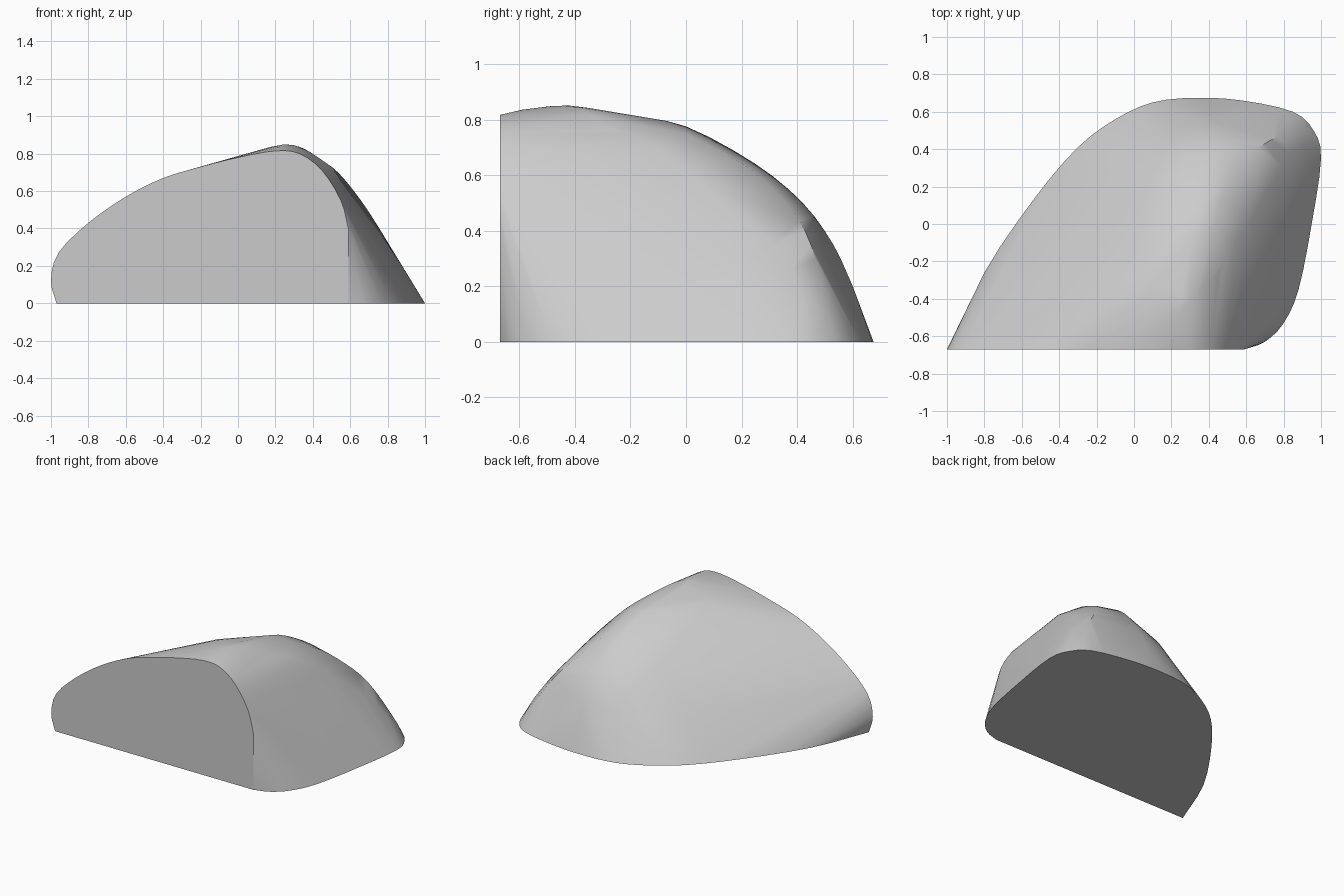
import bpy
import bmesh
import math
from mathutils import Vector

cube = bpy.data.objects.get("Cube")
if cube:
    bpy.data.objects.remove(cube, do_unlink=True)


def spline(points, steps=3):
    """Smooth curve through the points."""
    p = [Vector(q) for q in points]
    p = [2 * p[0] - p[1]] + p + [2 * p[-1] - p[-2]]
    out = [p[1]]
    for a, b, c, d in zip(p, p[1:], p[2:], p[3:]):
        for i in range(1, steps + 1):
            t = i / steps
            out.append(0.5 * (2 * b + (c - a) * t + (2 * a - 5 * b + 4 * c - d) * t ** 2
                              + (3 * b - a - 3 * c + d) * t ** 3))
    return out


FRONT = -0.67

# Flat cut face at the front (x, z)
face = spline([(-.97, 0), (-1, .12), (-.96, .27), (-.8, .43), (-.6, .57), (-.4, .67),
               (-.2, .73), (0, .78), (.2, .815), (.33, .8), (.45, .71), (.55, .55), (.59, .4)])
points = [Vector((x, FRONT, z)) for x, z in face]

# Ground outline (x, y)
ground = spline([(-.97, FRONT), (-.8, -.26), (-.53, .14), (-.3, .41), (-.1, .56), (.1, .65),
                 (.33, .675), (.58, .66), (.85, .6), (.96, .5), (1, .35), (.95, 0), (.88, -.35),
                 (.8, -.53), (.7, -.63), (.59, FRONT)])
points += [Vector((x, y, 0)) for x, y in ground]

# Crown running back from the peak
points += spline([(.22, -.59, .835), (.25, -.42, .85), (.28, -.2, .813), (.32, 0, .775),
                  (.36, .25, .64), (.4, .42, .5), (.41, .53, .35), (.41, .6, .2)])
# Shoulder above the steep side
points += spline([(.3, -.4, .845), (.36, -.35, .823), (.45, -.25, .765), (.54, -.1, .695),
                  (.65, .07, .56), (.74, .22, .425), (.81, .35, .31), (.9, .42, .16)])
# Rounded back corner
points += spline([(.43, 0, .75), (.5, .22, .63), (.6, .35, .51), (.7, .43, .395),
                  (.8, .48, .25), (.9, .51, .1)])
# Swell of the long slope: upper and lower flank
points += spline([(.17, -.42, .835), (.05, -.3, .785), (.04, -.05, .67), (.07, .2, .54),
                  (.15, .4, .425), (.18, .53, .26)])
points += spline([(-.35, -.35, .53), (-.28, 0, .385), (-.18, .25, .29)])

# Rock skin wrapped around the curves
bm = bmesh.new()
for co in points:
    bm.verts.new((co.x, max(co.y, FRONT), max(co.z, 0)))
bmesh.ops.remove_doubles(bm, verts=bm.verts, dist=0.004)
hull = bmesh.ops.convex_hull(bm, input=bm.verts)
loose = {g for g in hull["geom_interior"] + hull["geom_unused"] if isinstance(g, bmesh.types.BMVert)}
bmesh.ops.delete(bm, geom=list(loose), context="VERTS")
bmesh.ops.dissolve_limit(bm, angle_limit=math.radians(1), verts=bm.verts, edges=bm.edges)
bmesh.ops.recalc_face_normals(bm, faces=bm.faces)
mesh = bpy.data.meshes.new("boulder")
bm.to_mesh(mesh)
bm.free()

boulder = bpy.data.objects.new("boulder", mesh)
bpy.context.collection.objects.link(boulder)

stone = bpy.data.materials.new("grey stone")
stone.use_nodes = True
colour = (.6, .6, .6, 1)
stone.diffuse_color = colour
stone.node_tree.nodes["Principled BSDF"].inputs["Base Color"].default_value = colour
mesh.materials.append(stone)

bpy.context.view_layer.objects.active = boulder
boulder.select_set(True)
bpy.ops.object.shade_smooth_by_angle(angle=math.radians(40))

# Keep the rim of the cut face crisp
for edge in mesh.edges:
    if all(mesh.vertices[v].co.y < FRONT + 0.001 for v in edge.vertices):
        edge.use_edge_sharp = True
